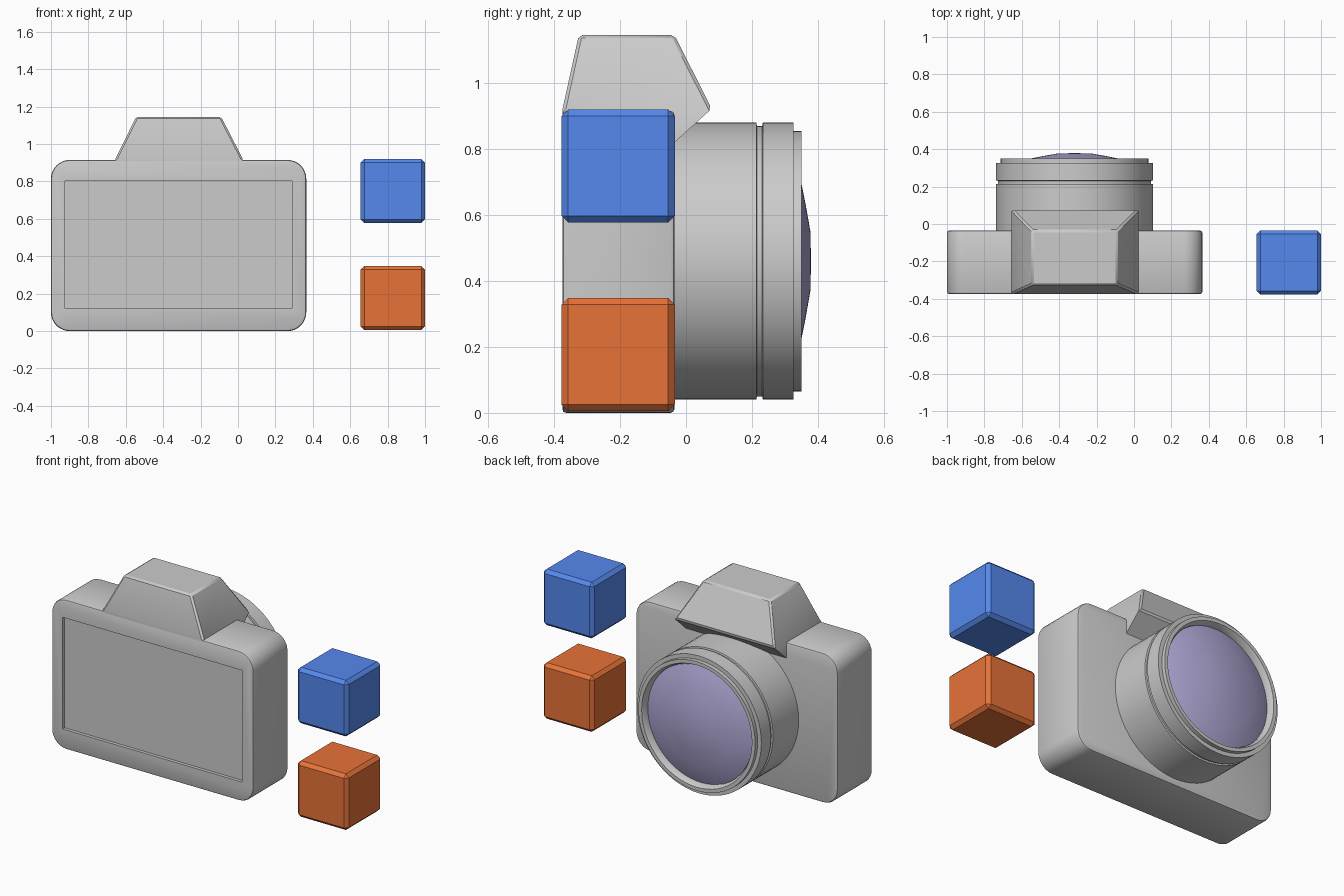
import bpy, bmesh, math
from mathutils import Matrix

if "Cube" in bpy.data.objects:
    bpy.data.objects.remove(bpy.data.objects["Cube"])


def finish(name, bm, color=None, smooth=True):
    bmesh.ops.recalc_face_normals(bm, faces=bm.faces)
    mesh = bpy.data.meshes.new(name)
    bm.to_mesh(mesh)
    bm.free()
    ob = bpy.data.objects.new(name, mesh)
    bpy.context.collection.objects.link(ob)
    if color:
        mat = bpy.data.materials.new(name + "_colour")
        mat.diffuse_color = (*color, 1)
        mat.use_nodes = True
        mat.node_tree.nodes["Principled BSDF"].inputs["Base Color"].default_value = mat.diffuse_color
        mesh.materials.append(mat)
    if smooth:
        bpy.ops.object.select_all(action='DESELECT')
        ob.select_set(True)
        bpy.context.view_layer.objects.active = ob
        bpy.ops.object.shade_smooth_by_angle(angle=math.radians(30))
    return ob


def box(lo, hi):
    bm = bmesh.new()
    size = [b - a for a, b in zip(lo, hi)]
    mid = [(a + b) / 2 for a, b in zip(lo, hi)]
    bmesh.ops.create_cube(bm, size=1, matrix=Matrix.Translation(mid) @ Matrix.Diagonal((*size, 1)))
    return bm


def bevel(bm, edges, width, segments=1):
    bmesh.ops.bevel(bm, geom=edges, offset=width, offset_type='OFFSET',
                    segments=segments, profile=0.5, affect='EDGES', clamp_overlap=True)


def lathe(name, profile, color=None):
    # (radius, y) profile turned around the lens axis
    cx, cz = -0.318, 0.46
    bm = bmesh.new()
    vs = [bm.verts.new((cx + r, y, cz)) for r, y in profile]
    es = [bm.edges.new(p) for p in zip(vs, vs[1:])]
    bmesh.ops.spin(bm, geom=vs + es, cent=(cx, 0, cz), axis=(0, 1, 0),
                   angle=math.tau, steps=64, use_duplicate=False)
    bmesh.ops.remove_doubles(bm, verts=bm.verts, dist=1e-5)
    return finish(name, bm, color)


# Camera body: rounded corners, then a fine bevel round both large faces
bm = box((-1, -0.375, 0), (0.365, -0.035, 0.915))
bevel(bm, [e for e in bm.edges if abs(e.verts[0].co.y - e.verts[1].co.y) > 0.1], 0.1, 8)
bevel(bm, [e for e in bm.edges if abs(e.verts[0].co.y - e.verts[1].co.y) < 1e-4], 0.012, 2)
body = finish("camera_body", bm)

# Recessed screen cut into the rear
cutter = finish("screen_cutter", box((-0.925, -0.5, 0.12), (0.29, -0.355, 0.803)), smooth=False)
cutter.hide_render = True
cutter.display_type = 'WIRE'
cut = body.modifiers.new("screen_recess", 'BOOLEAN')
cut.operation = 'DIFFERENCE'
cut.solver = 'EXACT'
cut.object = cutter

# Viewfinder hump: three stacked rectangles, overhanging the lens
bm = bmesh.new()
levels = [(0.806, -0.655, 0.025, -0.374, -0.05),
          (0.922, -0.655, 0.025, -0.374, 0.078),
          (1.145, -0.545, -0.09, -0.325, -0.035)]
rings = [[bm.verts.new((x, y, z)) for x, y in ((x0, y0), (x1, y0), (x1, y1), (x0, y1))]
         for z, x0, x1, y0, y1 in levels]
for a, b in zip(rings, rings[1:]):
    for i in range(4):
        j = (i + 1) % 4
        bm.faces.new((a[i], a[j], b[j], b[i]))
bm.faces.new(rings[0])
bm.faces.new(rings[-1])
bm.normal_update()
bevel(bm, [e for e in bm.edges
           if max(v.co.z for v in e.verts) > 1 or min(v.co.y for v in e.verts) > 0], 0.01)
finish("viewfinder_hump", bm)

# Lens barrel with groove, focus ring, rim and bore
lathe("lens_barrel", [(0.42, -0.06), (0.42, 0.213), (0.41, 0.215), (0.41, 0.231),
                      (0.42, 0.233), (0.42, 0.326), (0.395, 0.326), (0.395, 0.35),
                      (0.373, 0.35), (0.36, 0.325), (0.36, 0.29)])

# Domed front glass
lathe("lens_glass", [(0, 0.379), (0.09, 0.377), (0.17, 0.363), (0.235, 0.35),
                     (0.30, 0.333), (0.362, 0.308)], (0.42, 0.38, 0.65))

# Two bevelled cubes beside the camera
for name, z, color in (("lower_cube", 0.005, (0.8, 0.17, 0.04)),
                       ("upper_cube", 0.577, (0.09, 0.25, 0.85))):
    bm = box((0.656, -0.377, z), (1.0, -0.034, z + 0.343))
    bevel(bm, bm.edges[:], 0.02)
    finish(name, bm, color, smooth=False)
